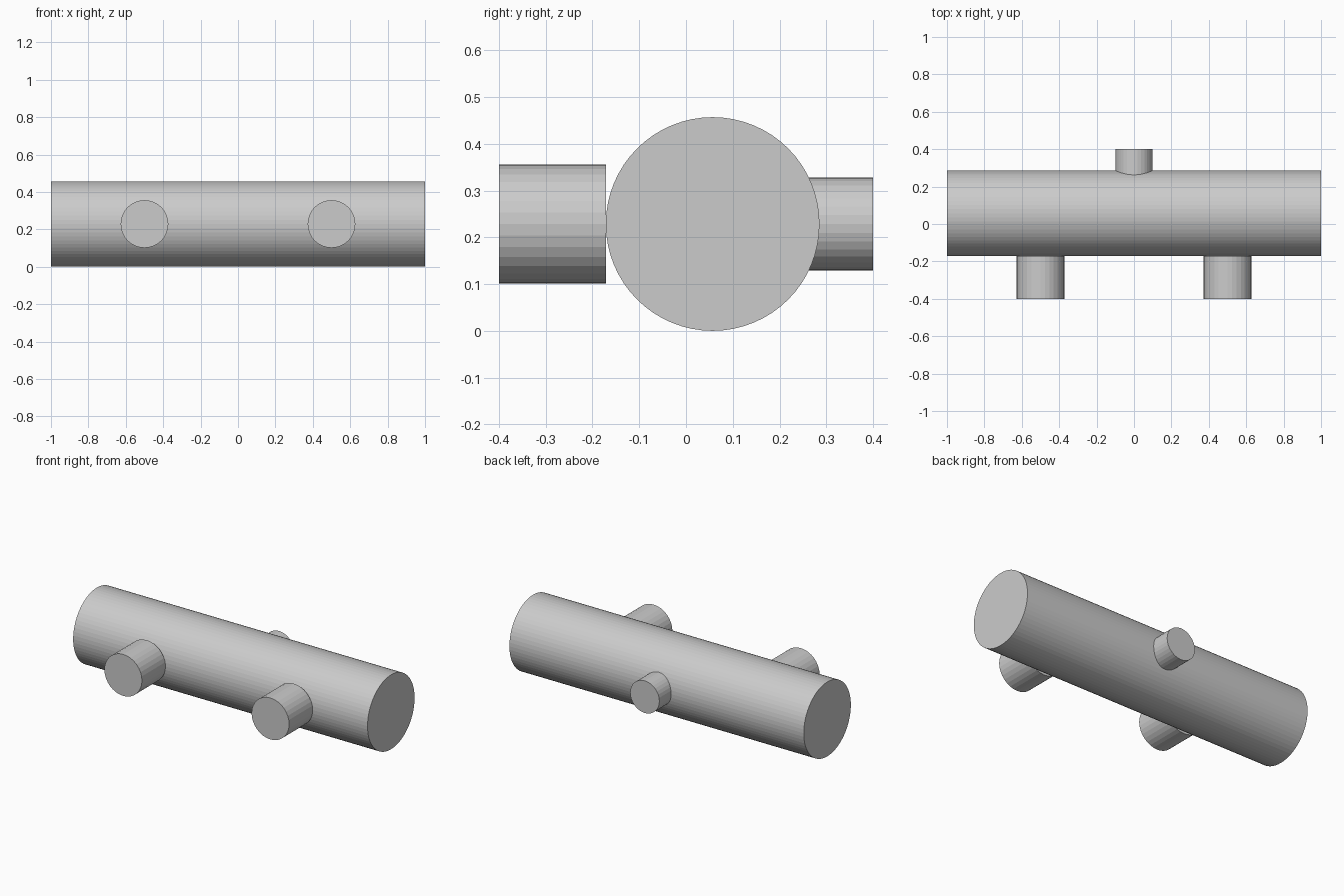
import bpy
from math import pi

if "Cube" in bpy.data.objects:
    bpy.data.objects.remove(bpy.data.objects["Cube"])

CY, CZ, R = 0.057, 0.2285, 0.2285   # body axis position and radius


def cylinder(name, radius, length, center, rotation, sides):
    bpy.ops.mesh.primitive_cylinder_add(vertices=sides, radius=radius, depth=length,
                                        location=center, rotation=rotation)
    obj = bpy.context.object
    obj.name = name
    return obj


def stub(name, x, radius, y0, y1):
    return cylinder(name, radius, y1 - y0, (x, (y0 + y1) / 2, CZ), (pi / 2, 0, 0), 32)


# main horizontal body
cylinder("main_pipe", R, 2.0, (0, CY, CZ), (0, pi / 2, 0), 64)

# two wide front stubs, just touching the body
for side, x in (("left", -0.5), ("right", 0.5)):
    stub("front_stub_" + side, x, 0.1275, -0.4, CY - R)

# narrower rear stub running into the body
stub("rear_stub", 0, 0.099, 0.171, 0.4)
